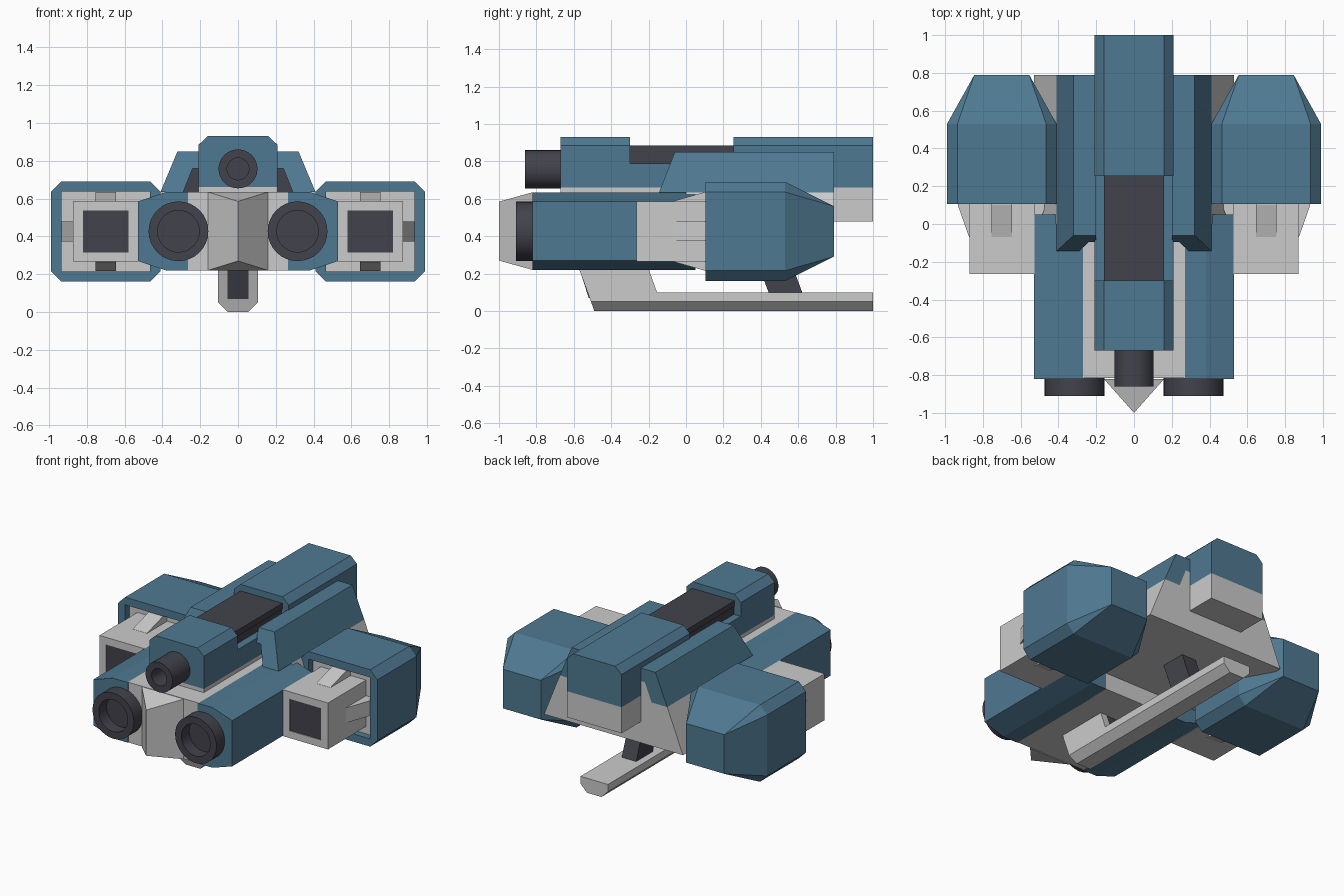
import bpy, bmesh, math

if "Cube" in bpy.data.objects:
    bpy.data.objects.remove(bpy.data.objects["Cube"])


def material(name, rgb):
    m = bpy.data.materials.new(name)
    m.diffuse_color = (*rgb, 1)
    m.use_nodes = True
    m.node_tree.nodes["Principled BSDF"].inputs["Base Color"].default_value = m.diffuse_color
    return m


BLUE = material("blue_armour", (0.078, 0.19, 0.285))
DARK = material("dark_metal", (0.055, 0.055, 0.072))


def finish(name, bm, mat=None, mirror=False):
    bmesh.ops.remove_doubles(bm, verts=bm.verts, dist=1e-5)
    bmesh.ops.recalc_face_normals(bm, faces=bm.faces)
    me = bpy.data.meshes.new(name)
    bm.to_mesh(me)
    bm.free()
    ob = bpy.data.objects.new(name, me)
    bpy.context.collection.objects.link(ob)
    if mat:
        me.materials.append(mat)
    if mirror:
        ob.modifiers.new("Mirror", 'MIRROR').use_mirror_merge = False
    return ob


def loft(name, rings, mat=None, mirror=False):
    """Skin a list of equal-length point rings and cap both ends."""
    bm = bmesh.new()
    rows = [[bm.verts.new(p) for p in r] for r in rings]
    n = len(rows[0])
    for a, b in zip(rows, rows[1:]):
        for i in range(n):
            j = (i + 1) % n
            bm.faces.new((a[i], a[j], b[j], b[i]))
    bm.faces.new(rows[0])
    bm.faces.new(rows[-1])
    return finish(name, bm, mat, mirror)


def prism_y(name, pts, y0, y1, mat=None, mirror=False):
    """Extrude an (x, z) profile along y."""
    return loft(name, [[(x, y, z) for x, z in pts] for y in (y0, y1)], mat, mirror)


def prism_x(name, pts, x0, x1, mat=None, mirror=False):
    """Extrude a (y, z) profile along x."""
    return loft(name, [[(x, y, z) for y, z in pts] for x in (x0, x1)], mat, mirror)


def box(name, x0, x1, y0, y1, z0, z1, mat=None, mirror=False):
    return prism_y(name, [(x0, z0), (x1, z0), (x1, z1), (x0, z1)], y0, y1, mat, mirror)


def convex(name, pts, mat=None, mirror=False):
    bm = bmesh.new()
    for p in pts:
        bm.verts.new(p)
    bmesh.ops.convex_hull(bm, input=bm.verts)
    bmesh.ops.dissolve_limit(bm, angle_limit=0.01, verts=bm.verts, edges=bm.edges)
    return finish(name, bm, mat, mirror)


def barrel(name, x, z, r, bore, y_back, y_front, depth, mirror=False):
    def ring(rad, y):
        return [(x + rad * math.cos(t * math.tau / 32), y,
                 z + rad * math.sin(t * math.tau / 32)) for t in range(32)]
    ob = loft(name, [ring(r, y_back), ring(r, y_front), ring(bore, y_front),
                     ring(bore, y_front + depth)], DARK, mirror)
    bpy.ops.object.select_all(action='DESELECT')
    ob.select_set(True)
    bpy.context.view_layer.objects.active = ob
    bpy.ops.object.shade_smooth_by_angle(angle=math.radians(30))


# Central hull: front block, wedge nose, wide rear section
box("front_hull", -0.27, 0.27, -0.815, 0.05, 0.22, 0.635)
convex("nose_wedge", [(x, -0.82, z) for x in (-0.16, 0.16) for z in (0.22, 0.635)]
       + [(0, -1, 0.27), (0, -1, 0.585), (0, -0.82, 0.22), (0, -0.82, 0.635)])
prism_y("rear_hull", [(-0.53, 0.335), (0.53, 0.335), (0.41, 0.635), (-0.41, 0.635)], 0.0, 0.79)

# Side armour of the front hull with the two large barrels
prism_y("front_armour", [(0.265, 0.22), (0.38, 0.22), (0.53, 0.27), (0.53, 0.585),
                         (0.38, 0.635), (0.265, 0.635)], -0.82, 0.05, BLUE, True)
barrel("large_barrel", 0.315, 0.427, 0.158, 0.11, -0.80, -0.91, 0.085, True)

# Dorsal spine: grey keel, blue blocks, dark slide and small barrel
box("spine_keel", -0.208, 0.208, -0.67, 1.0, 0.48, 0.66)
block = [(-0.208, 0.66), (0.208, 0.66), (0.208, 0.885), (0.16, 0.93), (-0.16, 0.93), (-0.208, 0.885)]
prism_y("spine_front_block", block, -0.67, -0.30, BLUE)
prism_y("spine_rear_block", block, 0.255, 1.0, BLUE)
box("spine_middle", -0.208, 0.208, -0.30, 0.255, 0.66, 0.79, BLUE)
box("spine_slide_base", -0.155, 0.155, -0.30, 0.255, 0.79, 0.845, DARK)
box("spine_slide", -0.16, 0.16, -0.30, 0.255, 0.845, 0.885, DARK)
barrel("spine_barrel", 0, 0.757, 0.103, 0.058, -0.66, -0.86, 0.15)

# Sloped shoulder plates with a raked front edge; dark channel, grey hull core behind
shoulder = [(0.20, 0.85), (0.32, 0.85), (0.41, 0.635), (0.29, 0.635), (0.24, 0.76), (0.20, 0.76)]
loft("shoulder_plate", [[(x, -0.06 - (0.85 - z) * 0.39, z) for x, z in shoulder],
                        [(x, 0.79, z) for x, z in shoulder]], BLUE, True)
channel = [(0.2, 0.63), (0.292, 0.63), (0.24, 0.762), (0.2, 0.762)]
prism_y("shoulder_channel", channel, 0.0, 0.1, DARK, True)
prism_y("shoulder_core", channel, 0.1, 0.79, None, True)

# Outer pods: chamfered shell, open at the front, tapering to a plain rectangle at the back
CX, CZ = 0.70, 0.426


def ring8(hx, hz, cx, cz, y):
    """Chamfered rectangle; cx and cz are the chamfer sizes."""
    return [(CX + x, y, CZ + z) for x, z in (
        (-hx, -hz + cz), (-hx + cx, -hz), (hx - cx, -hz), (hx, -hz + cz),
        (hx, hz - cz), (hx - cx, hz), (-hx + cx, hz), (-hx, hz - cz))]


loft("pod_shell", [ring8(0.145, 0.135, 0, 0, 0.79), ring8(0.29, 0.265, 0.055, 0.055, 0.53),
                   ring8(0.29, 0.265, 0.055, 0.055, 0.105), ring8(0.235, 0.212, 0, 0, 0.105),
                   ring8(0.235, 0.212, 0, 0, 0.2)], BLUE, True)
box("pod_inner_plate", 0.466, 0.934, 0.15, 0.21, 0.215, 0.637, None, True)


# Square launcher in each pod: hollow grey box, dark lining, four wedge tabs
def square(hx, hz, y):
    return [(CX + a * hx, y, CZ + b * hz) for a, b in ((-1, -1), (1, -1), (1, 1), (-1, 1))]


loft("launcher_box", [square(0.172, 0.16, 0.18), square(0.172, 0.16, -0.265),
                      square(0.12, 0.11, -0.265), square(0.12, 0.11, 0.1)], None, True)
loft("launcher_lining", [square(0.12, 0.11, -0.26), square(0.116, 0.106, -0.26),
                         square(0.116, 0.106, 0.08), square(0.12, 0.11, 0.1)], DARK, True)
for side, s in (("upper", 1), ("lower", -1)):
    convex(side + "_tab", [(CX + dx, y, CZ + s * h) for dx in (-0.055, 0.055)
                           for y, h in ((-0.07, 0.15), (-0.07, 0.161), (0.1, 0.21),
                                        (0.16, 0.21), (0.16, 0.15))], None, True)
for side, s in (("outer", 1), ("inner", -1)):
    convex(side + "_side_tab", [(CX + s * w, y, CZ + dz) for dz in (-0.052, 0.052)
                                for y, w in ((-0.07, 0.16), (-0.07, 0.173), (0.1, 0.233),
                                             (0.16, 0.233), (0.16, 0.16))], None, True)

# Landing skid: chamfered runner, front leg with dark core, leaning dark rear leg
runner = [(-0.055, 0), (0.055, 0), (0.105, 0.05), (0.105, 0.1), (-0.105, 0.1), (-0.105, 0.05)]
loft("skid_runner", [[(x, -0.49 - z * 0.36, z) for x, z in runner],
                     [(x, 1.0, z) for x, z in runner]])
prism_x("skid_front_leg", [(-0.526, 0.1), (-0.155, 0.1), (-0.205, 0.24), (-0.577, 0.24)],
        0.055, 0.105, None, True)
prism_x("skid_leg_core", [(-0.52, 0.07), (-0.16, 0.07), (-0.21, 0.24), (-0.575, 0.24)],
        -0.055, 0.055, DARK)
prism_x("skid_rear_leg", [(0.445, 0.09), (0.625, 0.09), (0.525, 0.36), (0.345, 0.36)],
        -0.055, 0.055, DARK)
